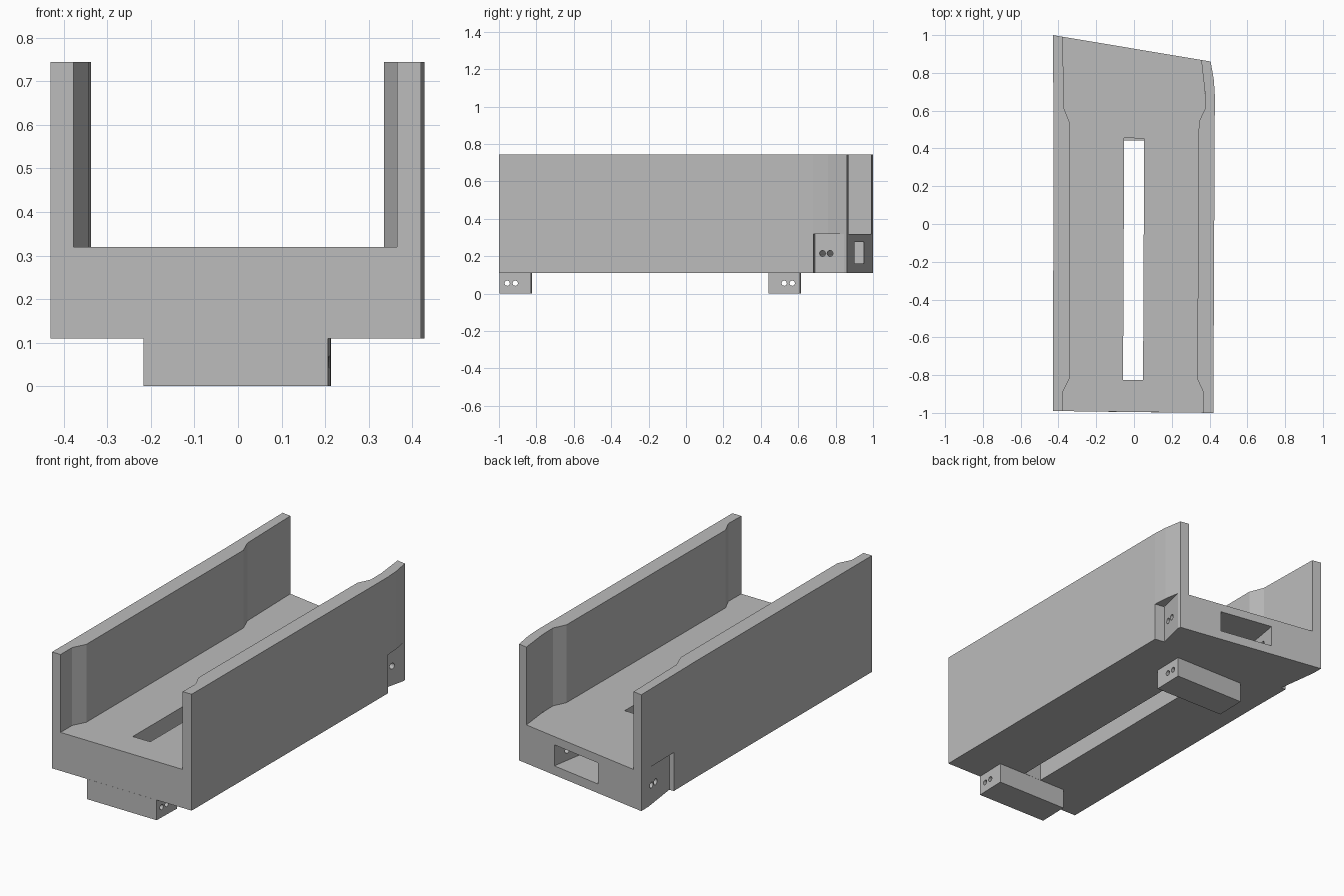
import bpy
import bmesh
from mathutils import Matrix, Vector

default = bpy.data.objects.get("Cube")
if default:
    bpy.data.objects.remove(default, do_unlink=True)

grey = bpy.data.materials.new("plain grey")
grey.use_nodes = True
COLOUR = (0.5, 0.5, 0.5, 1)
grey.diffuse_color = COLOUR
grey.node_tree.nodes["Principled BSDF"].inputs["Base Color"].default_value = COLOUR


def finish(name, bm):
    bmesh.ops.recalc_face_normals(bm, faces=bm.faces)
    mesh = bpy.data.meshes.new(name)
    bm.to_mesh(mesh)
    bm.free()
    obj = bpy.data.objects.new(name, mesh)
    mesh.materials.append(grey)
    bpy.context.collection.objects.link(obj)
    return obj


def prism(name, outline, low, high):
    """Upright prism over a plan outline."""
    bm = bmesh.new()
    face = bm.faces.new([bm.verts.new((x, y, low)) for x, y in outline])
    top = bmesh.ops.extrude_face_region(bm, geom=[face])["geom"]
    moved = [v for v in top if isinstance(v, bmesh.types.BMVert)]
    bmesh.ops.translate(bm, verts=moved, vec=(0, 0, high - low))
    return finish(name, bm)


def rod(name, start, end, radius):
    """Round rod between two points, used to drill holes."""
    start, end = Vector(start), Vector(end)
    axis = end - start
    turn = axis.to_track_quat("Z", "Y").to_matrix().to_4x4()
    bm = bmesh.new()
    bmesh.ops.create_cone(bm, cap_ends=True, segments=20, radius1=radius,
                          radius2=radius, depth=axis.length,
                          matrix=Matrix.Translation((start + end) / 2) @ turn)
    return finish(name, bm)


def cut(target, cutter):
    cutter.hide_render = True
    mod = target.modifiers.new("cut", "BOOLEAN")
    mod.operation = "DIFFERENCE"
    mod.solver = "EXACT"
    mod.object = cutter
    bpy.context.view_layer.objects.active = target
    bpy.ops.object.modifier_apply(modifier=mod.name)
    bpy.data.objects.remove(cutter, do_unlink=True)


BASE, FLOOR, TOP = 0.11, 0.32, 0.745

# Trough body with a slanted back end
body = prism("trough_body", [
    (-0.43, -0.99), (0.42, -1), (0.428, 0.68), (0.423, 0.76), (0.406, 0.86),
    (-0.43, 1), (-0.425, 0.5)], BASE, TOP)

# Open channel, narrower along the middle of the walls
cut(body, prism("channel_cutter", [
    (-0.378, -1.1), (-0.378, -0.89), (-0.342, -0.82), (-0.338, 0.53),
    (-0.37, 0.61), (-0.38, 1.1), (0.33, 1.1), (0.357, 0.86), (0.375, 0.7),
    (0.376, 0.61), (0.343, 0.54), (0.335, -0.82), (0.367, -0.89),
    (0.364, -1.1)], FLOOR, TOP + 0.1))

# Long slot through the floor
cut(body, prism("slot_cutter", [
    (-0.058, -0.825), (0.048, -0.825), (0.054, 0.452), (-0.052, 0.456)],
    0, FLOOR + 0.1))

# Pocket in the back end
cut(body, prism("pocket_cutter", [
    (-0.176, 0.704), (0.124, 0.654), (0.181, 1), (-0.119, 1.05)],
    0.16, 0.275))

# Tapered recesses at the lower back corners
cut(body, prism("left_recess_cutter", [
    (0.372, 0.69), (0.6, 0.652), (0.6, 0.85), (0.41, 0.85)], 0, FLOOR))
cut(body, prism("right_recess_cutter", [
    (-0.4, 0.715), (-0.6, 0.715), (-0.6, 0.95), (-0.431, 0.95)], 0, FLOOR))

# Paired pin holes running parallel to the back end
for shift in (0, 0.042):
    cut(body, rod("pin_cutter", (0.6, 0.694 + shift, 0.215),
                  (-0.6, 0.892 + shift, 0.215), 0.016))

# Two feet under the floor, each with a pair of cross holes
feet = {
    "front_foot": [(-0.217, -0.993), (0.207, -0.998), (0.212, -0.828), (-0.212, -0.824)],
    "back_foot": [(-0.212, 0.445), (0.209, 0.44), (0.213, 0.61), (-0.208, 0.614)],
}
for name, outline in feet.items():
    foot = prism(name, outline, 0, BASE)
    for offset in (0.042, 0.085) if name == "front_foot" else (0.085, 0.128):
        y = outline[1][1] + offset
        cut(foot, rod("hole_cutter", (-0.5, y, 0.056), (0.5, y, 0.056), 0.014))
